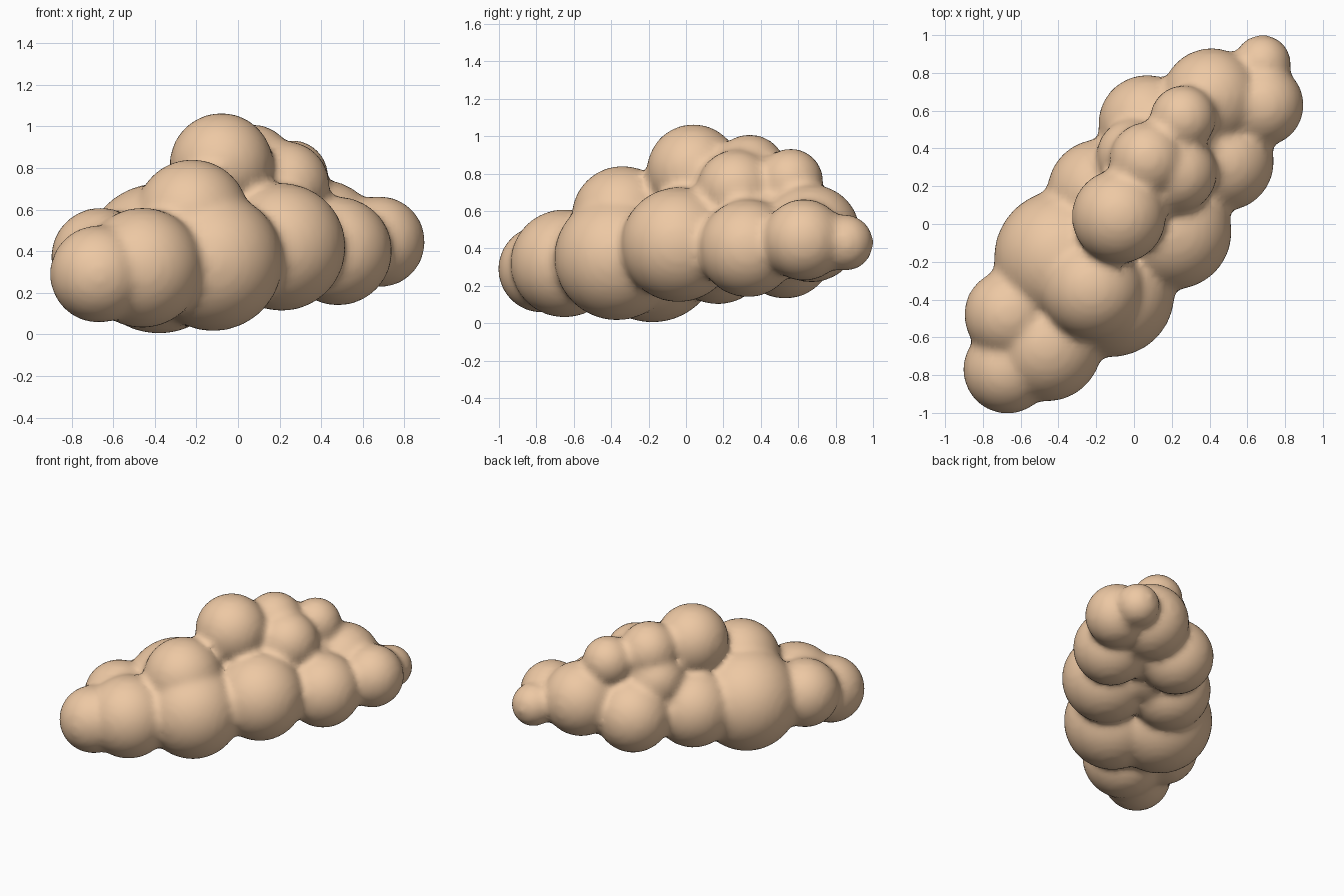
import bpy, bmesh
from mathutils import Matrix

# Puffs of the cloud: x, y, z, radius
puffs = [
    # front and left lower puffs
    (-0.67, -0.77, 0.29, 0.235), (-0.46, -0.65, 0.32, 0.29),
    (-0.12, -0.37, 0.35, 0.335), (-0.66, -0.48, 0.37, 0.24),
    (-0.38, -0.18, 0.365, 0.362), (-0.18, 0.17, 0.38, 0.28),
    (0.07, 0.53, 0.39, 0.26),
    # right and rear lower puffs
    (0.21, -0.04, 0.42, 0.308), (0.48, 0.33, 0.40, 0.262),
    (0.68, 0.63, 0.445, 0.22), (0.68, 0.85, 0.43, 0.152),
    (0.41, 0.67, 0.48, 0.262),
    # upper puffs
    (-0.22, -0.34, 0.57, 0.272), (-0.08, 0.04, 0.815, 0.25),
    (0.07, 0.34, 0.81, 0.20), (0.26, 0.56, 0.76, 0.175),
    (0.23, 0.27, 0.72, 0.21), (0.00, 0.36, 0.62, 0.20),
    # inner core
    (0.05, 0.20, 0.48, 0.28), (0.25, 0.43, 0.48, 0.26),
]

bm = bmesh.new()
for x, y, z, r in puffs:
    bmesh.ops.create_icosphere(bm, subdivisions=4, radius=r,
                               matrix=Matrix.Translation((x, y, z)))
mesh = bpy.data.meshes.new("cloud")
bm.to_mesh(mesh)
bm.free()
cloud = bpy.data.objects.new("cloud", mesh)
bpy.context.collection.objects.link(cloud)

# Fuse the puffs into one skin and soften the creases
remesh = cloud.modifiers.new("fuse", 'REMESH')
remesh.mode = 'VOXEL'
remesh.voxel_size = 0.025
remesh.use_smooth_shade = True
smooth = cloud.modifiers.new("soften", 'SMOOTH')
smooth.factor = 0.5
smooth.iterations = 8

mat = bpy.data.materials.new("peach")
mat.diffuse_color = (0.85, 0.58, 0.37, 1)
mesh.materials.append(mat)
